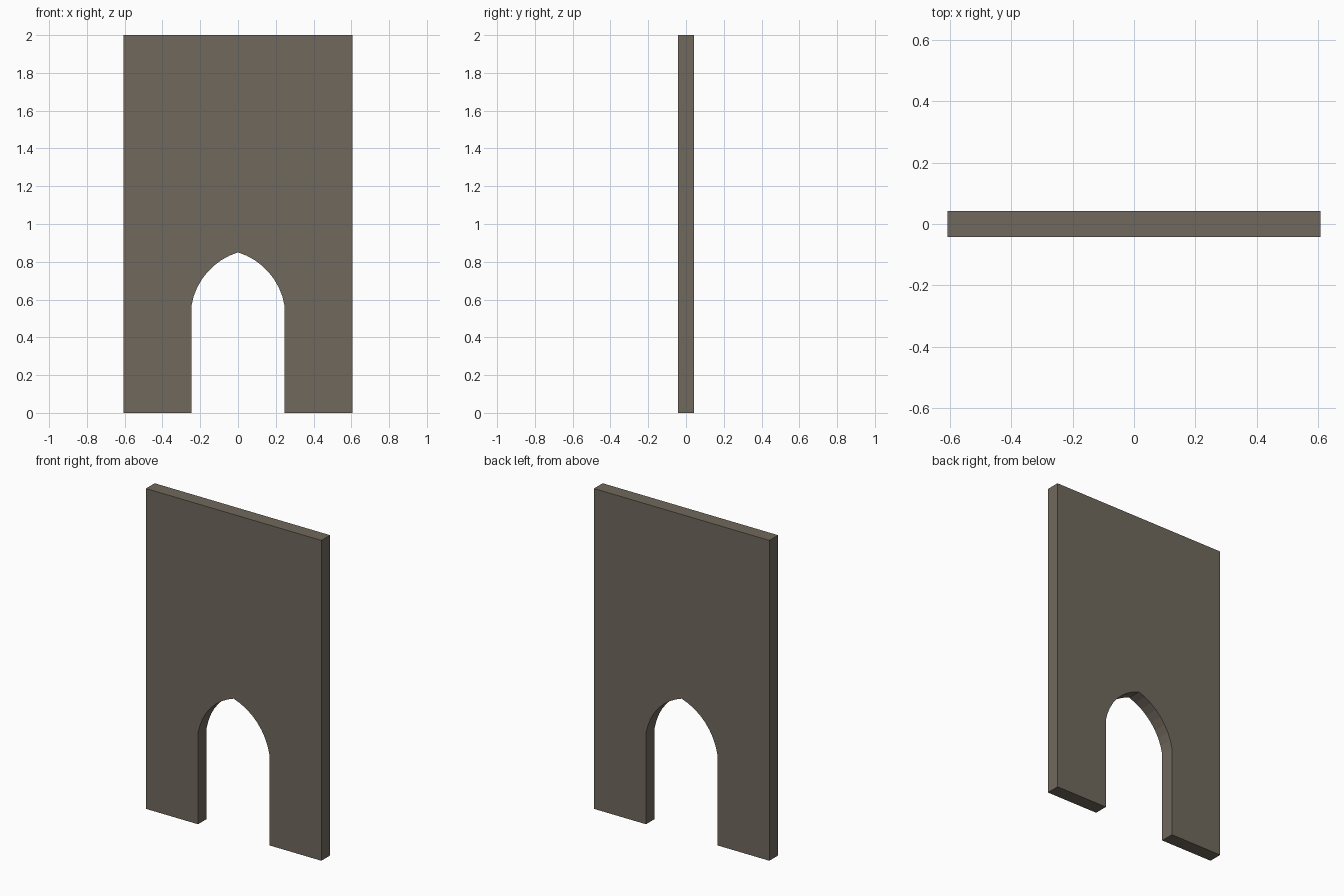
import bpy, bmesh, math

if "Cube" in bpy.data.objects:
    bpy.data.objects.remove(bpy.data.objects["Cube"])

HALF_W, HALF_T, HEIGHT = 0.606, 0.043, 2.0
DOOR, SPRING, APEX = 0.246, 0.57, 0.85
CX, CZ = 0.104, 0.507          # centre of the left arc of the pointed arch
STEPS = 8

# Left side of the opening: from springing up to the apex
a0 = math.atan2(SPRING - CZ, -DOOR - CX)
a1 = math.atan2(APEX - CZ, -CX)
r0 = math.hypot(SPRING - CZ, DOOR + CX)
r1 = math.hypot(APEX - CZ, CX)
arc = []
for i in range(STEPS + 1):
    t = i / STEPS
    a, r = a0 + (a1 - a0) * t, r0 + (r1 - r0) * t
    arc.append((CX + r * math.cos(a), CZ + r * math.sin(a)))
arc[-1] = (0.0, APEX)

# Full wall outline with the right side mirrored
left = [(-HALF_W, HEIGHT), (-HALF_W, 0), (-DOOR, 0)] + arc
outline = left + [(-x, z) for x, z in reversed(left[:-1])]

# Wall slab extruded through its thickness
bm = bmesh.new()
face = bm.faces.new([bm.verts.new((x, -HALF_T, z)) for x, z in outline])
ext = bmesh.ops.extrude_face_region(bm, geom=[face], use_keep_orig=True)
verts = [g for g in ext["geom"] if isinstance(g, bmesh.types.BMVert)]
bmesh.ops.translate(bm, verts=verts, vec=(0, 2 * HALF_T, 0))
bmesh.ops.recalc_face_normals(bm, faces=bm.faces)
mesh = bpy.data.meshes.new("arched_wall")
bm.to_mesh(mesh)
bm.free()

stone = bpy.data.materials.new("grey brown stone")
stone.diffuse_color = (0.162, 0.138, 0.109, 1)
stone.use_nodes = True
stone.node_tree.nodes["Principled BSDF"].inputs["Base Color"].default_value = stone.diffuse_color
mesh.materials.append(stone)
wall = bpy.data.objects.new("arched_wall", mesh)
bpy.context.collection.objects.link(wall)
